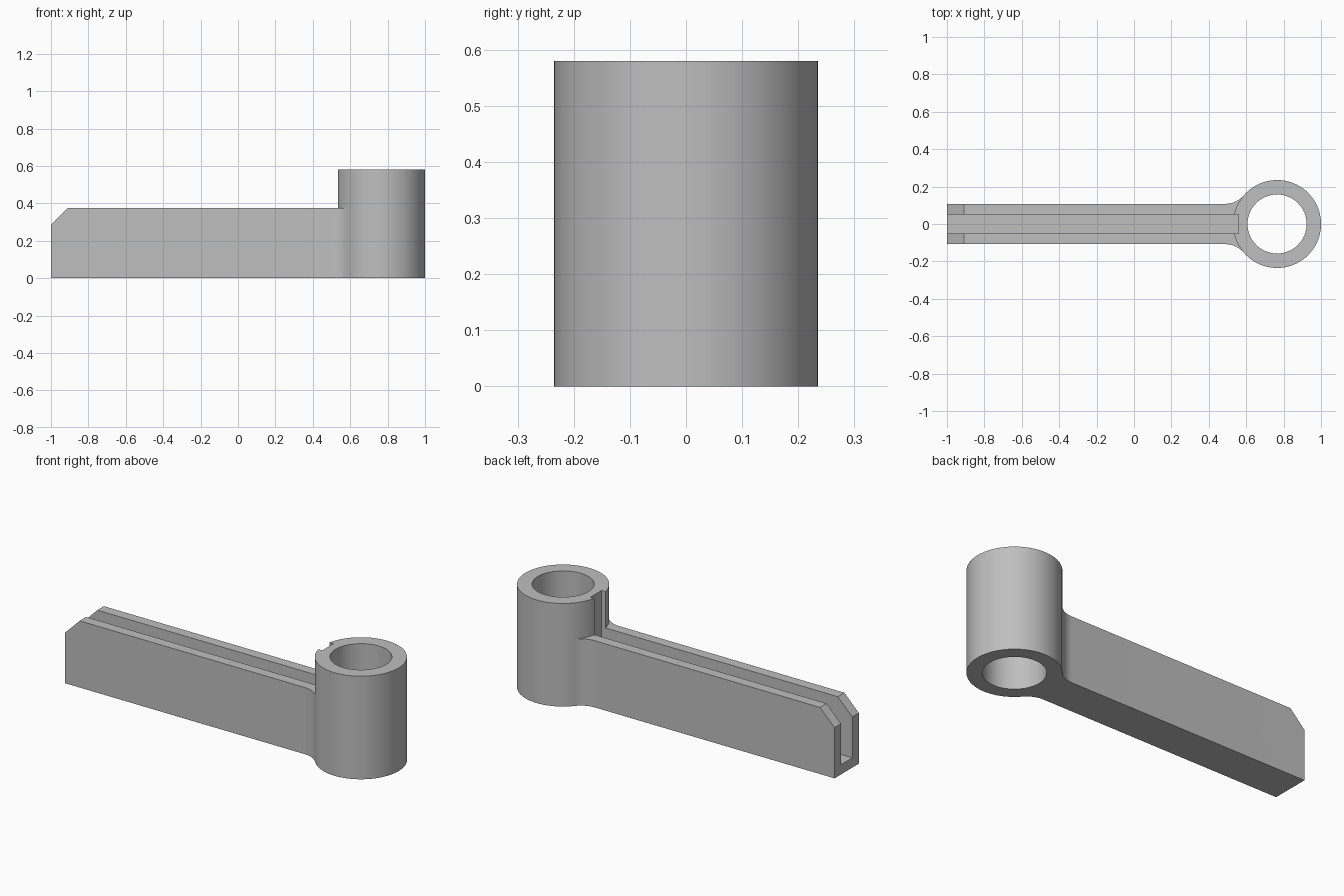
import bpy
import bmesh
from math import cos, sin, pi, radians, atan2
from mathutils import Vector

if "Cube" in bpy.data.objects:
    bpy.data.objects.remove(bpy.data.objects["Cube"], do_unlink=True)

HUB_X, HUB_R, BORE_R, HUB_H = 0.765, 0.235, 0.158, 0.58
ARM_W, ARM_H = 0.108, 0.375
FILLET_X, FILLET_R = 0.49, 0.126

grey = bpy.data.materials.new("plain grey")
grey.use_nodes = True
colour = (0.52, 0.52, 0.52, 1)
grey.diffuse_color = colour
grey.node_tree.nodes["Principled BSDF"].inputs["Base Color"].default_value = colour


def extrude(name, outline, z0, z1, chamfer=None):
    """Solid prism from a flat outline, optionally trimmed by a plane."""
    bm = bmesh.new()
    face = bm.faces.new([bm.verts.new((x, y, z0)) for x, y in outline])
    ext = bmesh.ops.extrude_face_region(bm, geom=[face])
    verts = [v for v in ext["geom"] if isinstance(v, bmesh.types.BMVert)]
    bmesh.ops.translate(bm, verts=verts, vec=(0, 0, z1 - z0))
    if chamfer:
        point, normal = chamfer
        bmesh.ops.bisect_plane(bm, geom=bm.verts[:] + bm.edges[:] + bm.faces[:],
                               plane_co=point, plane_no=normal, clear_outer=True)
        bmesh.ops.holes_fill(bm, edges=[e for e in bm.edges if e.is_boundary])
    bmesh.ops.recalc_face_normals(bm, faces=bm.faces[:])
    mesh = bpy.data.meshes.new(name)
    bm.to_mesh(mesh)
    bm.free()
    mesh.materials.append(grey)
    obj = bpy.data.objects.new(name, mesh)
    bpy.context.collection.objects.link(obj)
    return obj


def circle(r, n=96):
    return [(HUB_X + r * cos(2 * pi * i / n), r * sin(2 * pi * i / n)) for i in range(n)]


def combine(target, tool, operation):
    mod = target.modifiers.new(operation, "BOOLEAN")
    mod.object, mod.operation, mod.solver = tool, operation, "EXACT"
    bpy.context.view_layer.objects.active = target
    bpy.ops.object.modifier_apply(modifier=mod.name)
    bpy.data.objects.remove(tool, do_unlink=True)


# Arm outline: straight side, concave fillet into the hub, mirrored in y
cy = ARM_W + FILLET_R
end = atan2(-cy, HUB_X - FILLET_X)
arc = [-pi / 2 + (end + pi / 2) * i / 12 for i in range(13)]
side = [(-1, ARM_W)] + [(FILLET_X + FILLET_R * cos(a), cy + FILLET_R * sin(a)) for a in arc]
side.append((0.62, 0.13))
outline = side + [(x, -y) for x, y in reversed(side)]
arm = extrude("slotted_arm", outline, 0, ARM_H,
              chamfer=(Vector((-1, 0, 0.285)), Vector((-1, 0, 1)).normalized()))

# Hub joined to the arm, then bored and slotted
combine(arm, extrude("hub", circle(HUB_R), 0, HUB_H), "UNION")
combine(arm, extrude("bore", circle(BORE_R), -0.1, HUB_H + 0.1), "DIFFERENCE")
slot = [(-1.1, -0.05), (0.56, -0.05), (0.56, 0.05), (-1.1, 0.05)]
combine(arm, extrude("slot", slot, 0.055, HUB_H + 0.1), "DIFFERENCE")

arm.name = "arm_with_hub"
arm.select_set(True)
bpy.context.view_layer.objects.active = arm
bpy.ops.object.shade_smooth_by_angle(angle=radians(30))
